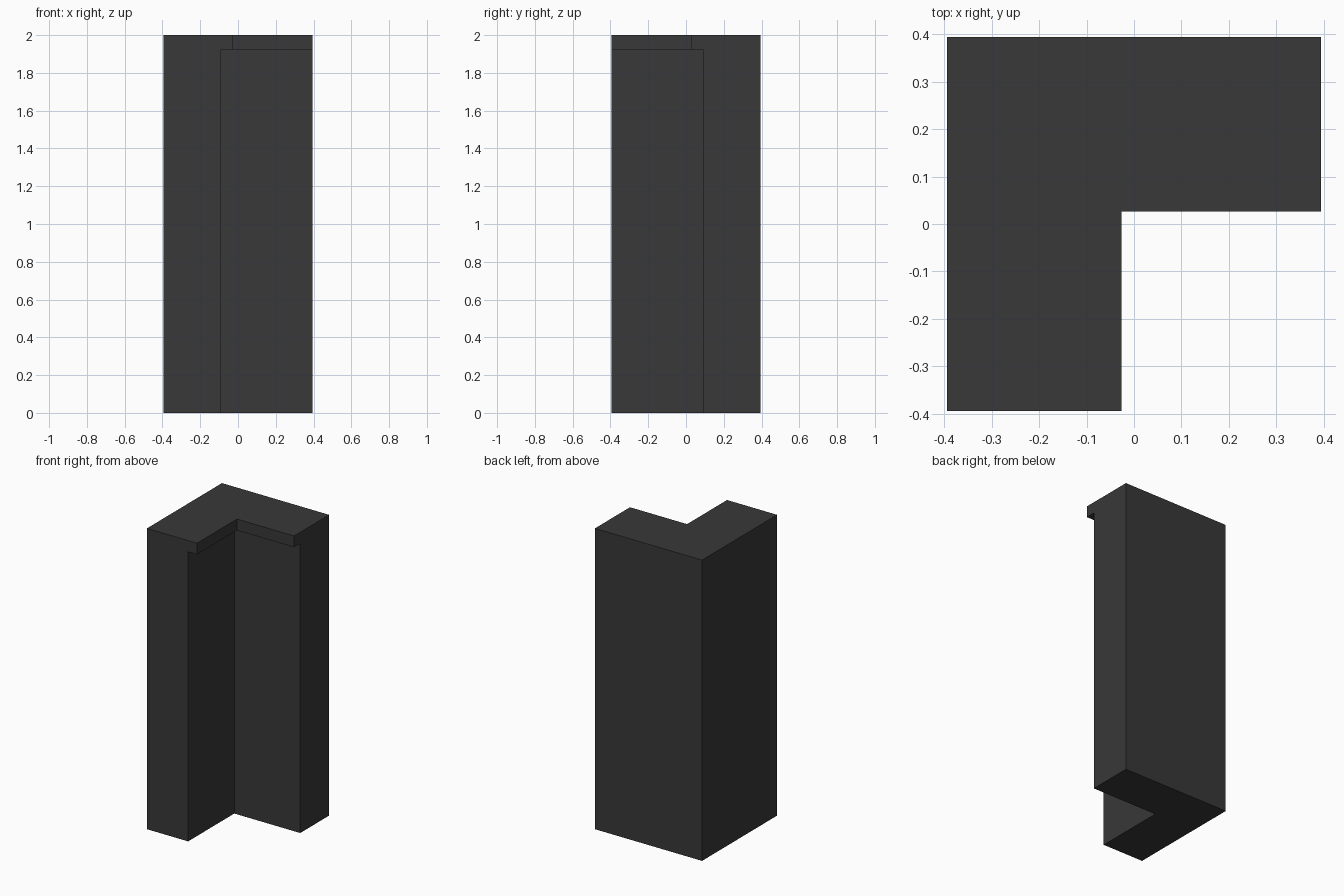
import bpy, bmesh

if "Cube" in bpy.data.objects:
    bpy.data.objects.remove(bpy.data.objects["Cube"])

H = 0.394        # half width of the footprint
CAP = 0.026      # inner corner offset of the overhanging cap
SHAFT = 0.091    # inner corner offset of the shaft below it
LIP_Z = 1.925    # underside of the cap overhang


def prism(name, profile, z0, z1):
    bm = bmesh.new()
    face = bm.faces.new([bm.verts.new((x, y, z0)) for x, y in profile])
    ext = bmesh.ops.extrude_face_region(bm, geom=[face])
    verts = [v for v in ext["geom"] if isinstance(v, bmesh.types.BMVert)]
    bmesh.ops.translate(bm, verts=verts, vec=(0, 0, z1 - z0))
    bmesh.ops.recalc_face_normals(bm, faces=bm.faces)
    mesh = bpy.data.meshes.new(name)
    bm.to_mesh(mesh)
    bm.free()
    obj = bpy.data.objects.new(name, mesh)
    bpy.context.collection.objects.link(obj)
    return obj


# L-shaped corner pillar, full height at the cap outline
pillar = prism("corner_pillar", [(-H, -H), (-CAP, -H), (-CAP, CAP),
                                 (H, CAP), (H, H), (-H, H)], 0, 2)

# Recess below the cap, leaving the overhanging lip
cutter = prism("recess_cutter", [(-SHAFT, -1), (1, -1), (1, SHAFT),
                                 (-SHAFT, SHAFT)], -0.5, LIP_Z)
mod = pillar.modifiers.new("recess", "BOOLEAN")
mod.operation = "DIFFERENCE"
mod.solver = "EXACT"
mod.object = cutter
bpy.context.view_layer.objects.active = pillar
pillar.select_set(True)
bpy.ops.object.modifier_apply(modifier=mod.name)
bpy.data.objects.remove(cutter, do_unlink=True)

# Dark grey finish
mat = bpy.data.materials.new("dark_grey")
mat.diffuse_color = (0.04, 0.04, 0.04, 1)
mat.use_nodes = True
mat.node_tree.nodes["Principled BSDF"].inputs["Base Color"].default_value = mat.diffuse_color
pillar.data.materials.clear()
pillar.data.materials.append(mat)
